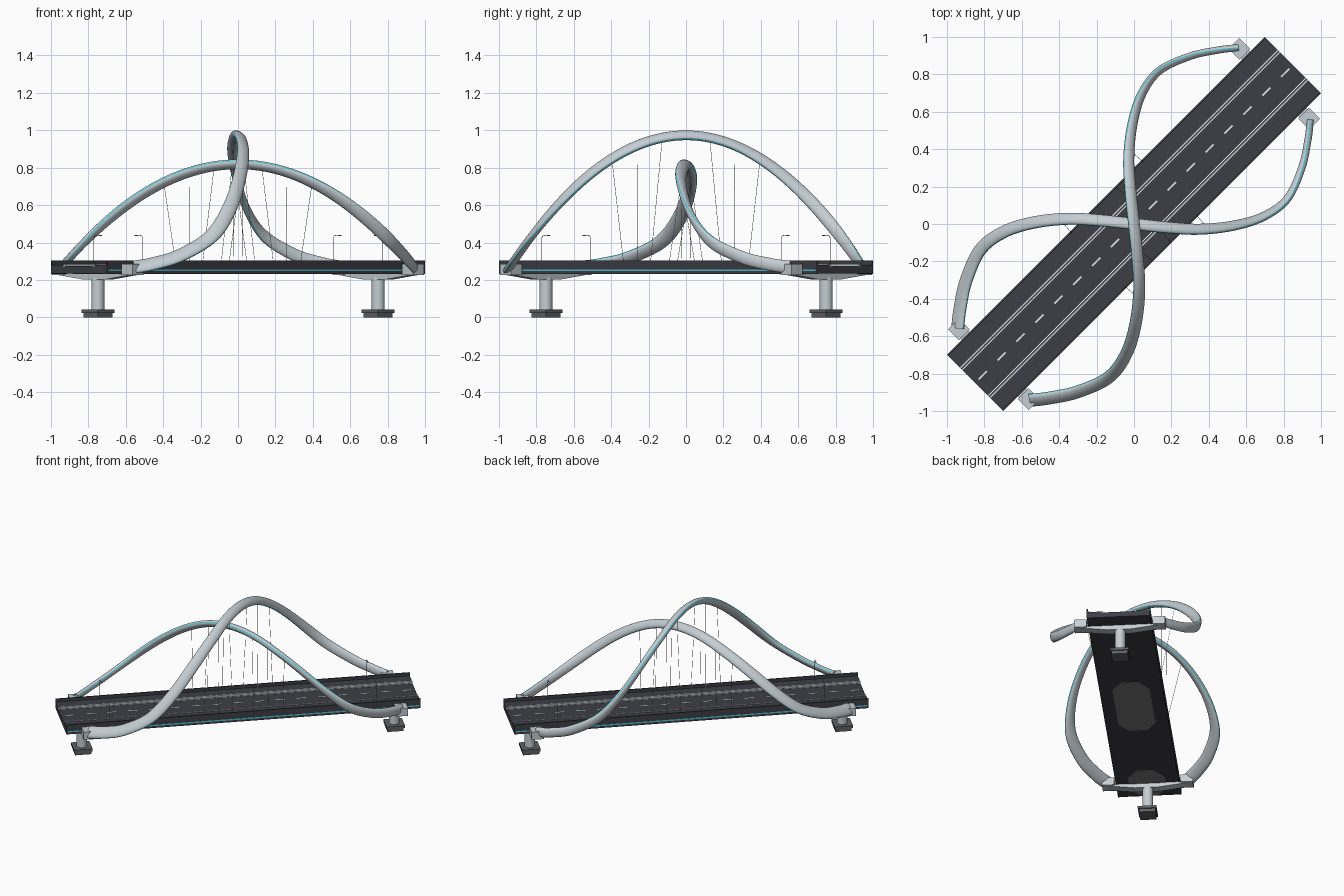
import bpy, bmesh, math
from mathutils import Vector, Matrix

if "Cube" in bpy.data.objects:
    bpy.data.objects.remove(bpy.data.objects["Cube"])

R = Matrix.Rotation(math.radians(45), 4, 'Z')   # deck runs along the diagonal
HL, HW = 1.202, 0.212                            # deck half length and half width


def material(name, rgb):
    m = bpy.data.materials.new(name)
    m.diffuse_color = (*rgb, 1)
    m.use_nodes = True
    m.node_tree.nodes["Principled BSDF"].inputs["Base Color"].default_value = m.diffuse_color
    return m


STEEL = material("pale_steel", (0.56, 0.62, 0.66))
ASPHALT = material("asphalt", (0.048, 0.049, 0.061))
STONE = material("footing_grey", (0.115, 0.12, 0.135))
PANEL = material("soffit_grey", (0.19, 0.19, 0.20))
CYAN = material("cyan_light", (0.09, 0.55, 0.65))
WHITE = material("road_paint", (0.78, 0.80, 0.82))
CABLE = material("cable_grey", (0.30, 0.31, 0.33))


def finish(name, bm, *mats, smooth=False, turn=True):
    if turn:
        bm.transform(R)
    bmesh.ops.recalc_face_normals(bm, faces=bm.faces)
    me = bpy.data.meshes.new(name)
    bm.to_mesh(me)
    bm.free()
    for m in mats:
        me.materials.append(m)
    ob = bpy.data.objects.new(name, me)
    bpy.context.collection.objects.link(ob)
    if smooth:
        bpy.ops.object.select_all(action='DESELECT')
        ob.select_set(True)
        bpy.context.view_layer.objects.active = ob
        bpy.ops.object.shade_smooth_by_angle(angle=math.radians(40))
    return ob


def add_box(bm, lo, hi):
    lo, hi = Vector(lo), Vector(hi)
    m = Matrix.Translation((lo + hi) / 2) @ Matrix.Diagonal((*(hi - lo), 1))
    bmesh.ops.create_cube(bm, size=1, matrix=m)


def add_rod(bm, a, b, r, sides=6):
    a, b = Vector(a), Vector(b)
    d = b - a
    m = Matrix.Translation((a + b) / 2) @ d.to_track_quat('Z', 'Y').to_matrix().to_4x4()
    bmesh.ops.create_cone(bm, cap_ends=True, segments=sides, radius1=r, radius2=r,
                          depth=d.length, matrix=m)


def add_prism(bm, pts, vec):
    """Extrude a flat outline along a vector."""
    f = bm.faces.new([bm.verts.new(p) for p in pts])
    ext = bmesh.ops.extrude_face_region(bm, geom=[f])
    bmesh.ops.translate(bm, vec=vec,
                        verts=[g for g in ext["geom"] if isinstance(g, bmesh.types.BMVert)])


def boxes(name, mat, *pairs):
    bm = bmesh.new()
    for lo, hi in pairs:
        add_box(bm, lo, hi)
    return finish(name, bm, mat)


def both(u0, v0, z0, u1, v1, z1):
    """One box and its twin across the centre line."""
    return [((u0, v0, z0), (u1, v1, z1)), ((u0, -v1, z0), (u1, -v0, z1))]


# Deck slab, raised walkways and edge parapets
boxes("road_deck", ASPHALT, ((-HL, -HW, 0.235), (HL, HW, 0.272)))
boxes("walkway", ASPHALT, *both(-HL, 0.117, 0.270, HL, 0.206, 0.280))
boxes("parapet", ASPHALT, *both(-HL, 0.204, 0.233, HL, HW, 0.303))
boxes("kerb", STEEL, *both(-HL, 0.107, 0.270, HL, 0.117, 0.284))
boxes("edge_light", CYAN, *both(-HL + 0.01, HW - 0.001, 0.247, HL - 0.01, HW + 0.001, 0.257))

# Grey panels under the deck
bm = bmesh.new()
for u0, u1 in ((-0.32, 0.32), (-1.19, -0.86)):
    k = 0.09
    add_prism(bm, [(u0, -0.06, 0.2325), (u0, 0.06, 0.2325), (u0 + k, 0.125, 0.2325),
                   (u1 - k, 0.125, 0.2325), (u1, 0.06, 0.2325), (u1, -0.06, 0.2325),
                   (u1 - k, -0.125, 0.2325), (u0 + k, -0.125, 0.2325)], (0, 0, 0.004))
finish("soffit_panel", bm, PANEL)

# Road markings
boxes("edge_line", WHITE, *both(-HL, 0.096, 0.271, HL, 0.101, 0.2735))
boxes("centre_dash", WHITE, *[((u - 0.031, -0.004, 0.271), (u + 0.031, 0.004, 0.2735))
                              for u in [(i - 8) * 0.143 for i in range(17)]])

# Piers: stepped footing, round column, tapered cross beam, arch feet
for s in (-1, 1):
    c = 1.06 * s
    boxes("pier_footing", STONE, ((c - 0.055, -0.055, 0), (c + 0.055, 0.055, 0.026)),
          ((c - 0.0625, -0.0625, 0.024), (c + 0.0625, 0.0625, 0.042)))
    bm = bmesh.new()
    add_rod(bm, (c, 0, 0.04), (c, 0, 0.215), 0.035, 24)
    finish("pier_column", bm, STEEL, smooth=True)
    bm = bmesh.new()
    prof = [(-0.27, 0.236), (-0.27, 0.226), (-0.08, 0.202), (0.08, 0.202), (0.27, 0.226), (0.27, 0.236)]
    add_prism(bm, [(c - 0.03, v, z) for v, z in prof], (0.06, 0, 0))
    finish("cross_beam", bm, STEEL)
    boxes("arch_foot", STEEL, *both(c - 0.041, 0.222, 0.227, c + 0.041, 0.305, 0.284))

# Plan of half an arch: (sideways, along); the other half is its half-turn
HALF = [(0, 0), (-0.018, 0.17), (-0.028, 0.35), (-0.008, 0.535), (0.042, 0.695),
        (0.136, 0.82), (0.30, 0.897), (0.45, 0.93), (0.555, 0.943)]
PLAN = [(-a, -b) for a, b in HALF[:0:-1]] + HALF
# Band section along the arch: half width, half thickness, tilt in degrees
SECTION = [(0.044, 0.021, 135), (0.034, 0.022, 148), (0.034, 0.019, 88)]


def arch_path(top, steps=8):
    """Smooth spline through the plan, lifted to a parabola."""
    drop = (top - 0.268) / 0.943 ** 2
    p = [Vector((a, b, 0)) for a, b in PLAN]
    p = [2 * p[0] - p[1]] + p + [2 * p[-1] - p[-2]]
    out = []
    for i in range(1, len(p) - 2):
        for k in range(steps + (i == len(p) - 3)):
            t = k / steps
            q = 0.5 * (2 * p[i] + (p[i + 1] - p[i - 1]) * t
                       + (2 * p[i - 1] - 5 * p[i] + 4 * p[i + 1] - p[i + 2]) * t * t
                       + (3 * p[i] - p[i - 1] - 3 * p[i + 1] + p[i + 2]) * t ** 3)
            out.append(Vector((q.x, q.y, top - drop * q.y ** 2)))
    return out


def build_arch(name, top, swap):
    """Twisting flattened band with a thin light strip along each edge."""
    path, n, rings = arch_path(top), 36, []
    bm = bmesh.new()
    for i, c in enumerate(path):
        t = (path[min(i + 1, len(path) - 1)] - path[max(i - 1, 0)]).normalized()
        side = t.cross(Vector((0, 0, 1))).normalized()
        up = side.cross(t)
        f = abs(2 * i / (len(path) - 1) - 1)
        end = SECTION[0] if i < len(path) / 2 else SECTION[2]
        f = f * f * (3 - 2 * f)
        w, th, tilt = [m + (e - m) * f for m, e in zip(SECTION[1], end)]
        ca, sa = math.cos(math.radians(tilt)), math.sin(math.radians(tilt))
        broad, thin = side * ca + up * sa, up * ca - side * sa
        rings.append([bm.verts.new(c + broad * w * math.cos(a) + thin * th * math.sin(a))
                      for a in [2 * math.pi * k / n for k in range(n)]])
    for r0, r1 in zip(rings, rings[1:]):
        for k in range(n):
            f = bm.faces.new((r0[k], r0[(k + 1) % n], r1[(k + 1) % n], r1[k]))
            f.material_index = 1 if k in (0, n // 2 - 1, n // 2, n - 1) else 0
    bm.faces.new(rings[0])
    bm.faces.new(rings[-1])
    if swap:
        for v in bm.verts:
            v.co.x, v.co.y = v.co.y, v.co.x
    finish(name, bm, STEEL, CYAN, smooth=True, turn=False)
    return path


# Two crossing arches and the hangers down to the deck edges
for name, top, swap in (("tall_arch", 0.973, False), ("low_arch", 0.818, True)):
    path = build_arch(name, top, swap)
    bm = bmesh.new()
    for y, u in ((0.13, 0.07), (0.265, 0.17), (0.4, 0.27)):
        for s in (-1, 1):
            a = min(path, key=lambda q: abs(q.y - s * y)).copy()
            b = Vector((s * (u - 0.2) * 0.7071, s * (u + 0.2) * 0.7071, 0.278))
            if swap:
                a.x, a.y, b.x, b.y = a.y, a.x, b.y, b.x
            add_rod(bm, a, b, 0.0012, 5)
    finish(name + "_cables", bm, CABLE, turn=False)

# Street lamps leaning in over the road
bm = bmesh.new()
for su in (-1, 1):
    for sv in (-1, 1):
        pts = [(su * 0.905, sv * v, z) for v, z in
               ((0.184, 0.275), (0.184, 0.425), (0.177, 0.436), (0.150, 0.440), (0.132, 0.440))]
        for a, b in zip(pts, pts[1:]):
            add_rod(bm, a, b, 0.0015)
        add_box(bm, (su * 0.905 - 0.003, sv * 0.134 - 0.008, 0.436),
                (su * 0.905 + 0.003, sv * 0.134 + 0.008, 0.440))
finish("street_lamps", bm, CABLE)
